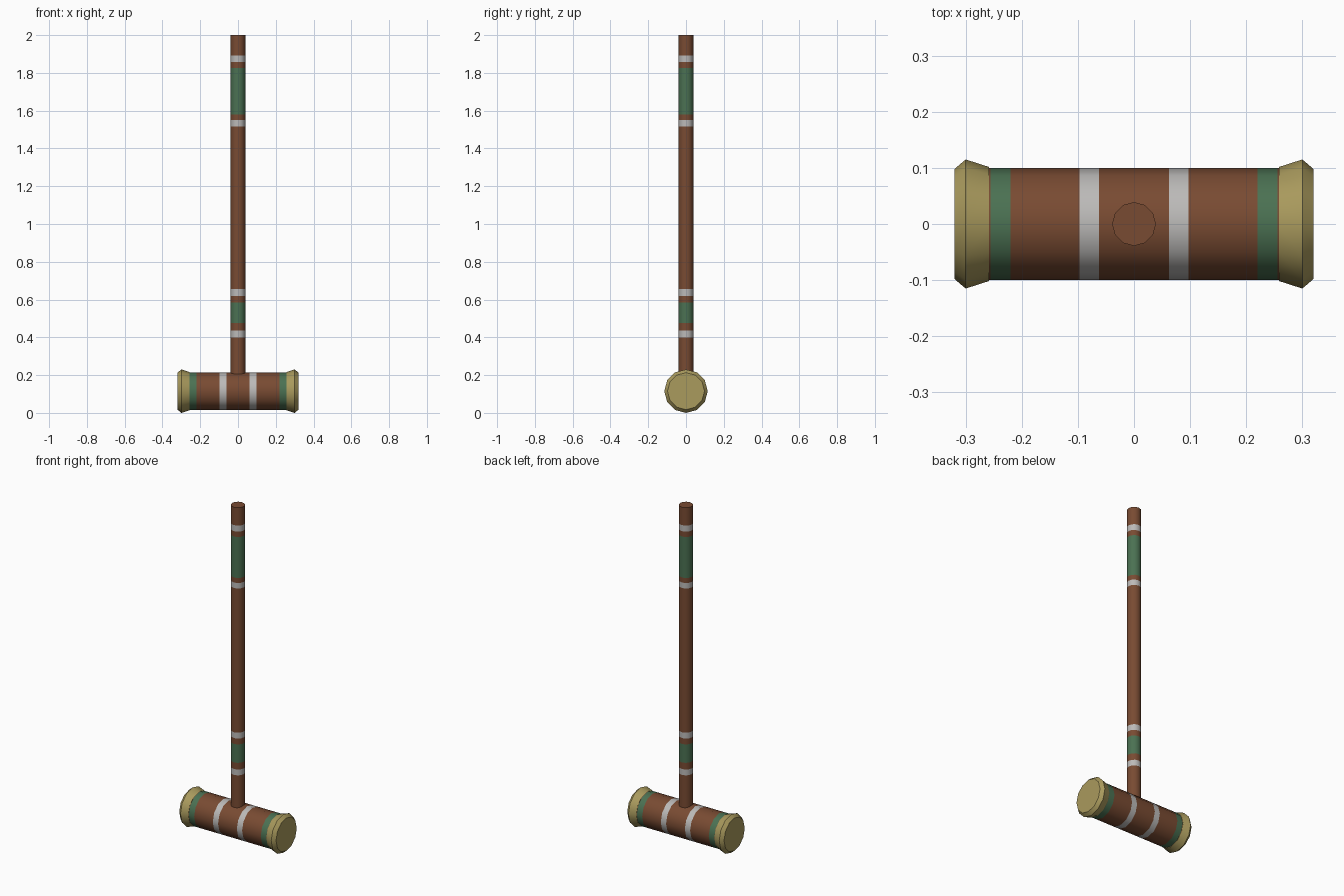
import bpy, bmesh, math
from mathutils import Vector, Matrix

if "Cube" in bpy.data.objects:
    bpy.data.objects.remove(bpy.data.objects["Cube"])

SIDES = 12


def material(name, rgb):
    m = bpy.data.materials.new(name)
    m.diffuse_color = (*rgb, 1)
    m.use_nodes = True
    m.node_tree.nodes["Principled BSDF"].inputs["Base Color"].default_value = m.diffuse_color
    return m


brown = material("brown wood", (0.19, 0.070, 0.032))
green = material("green paint", (0.070, 0.165, 0.085))
white = material("white paint", (0.50, 0.49, 0.48))
yellow = material("yellow brass", (0.40, 0.325, 0.11))
MATS = [brown, green, white, yellow]


def lathe(name, profile, bands, base, matrix):
    """Closed turned part along z; profile = (position, radius), bands = (from, to, material)."""
    bm = bmesh.new()
    rings = []
    for t, r in profile:
        rings.append([bm.verts.new((r * math.cos(a), r * math.sin(a), t))
                      for a in (2 * math.pi * i / SIDES for i in range(SIDES))])
    for a, b in zip(rings, rings[1:]):
        for i in range(SIDES):
            j = (i + 1) % SIDES
            bm.faces.new((a[i], a[j], b[j], b[i]))
    bm.faces.new(rings[0][::-1])
    bm.faces.new(rings[-1])
    # paint stripes by position along the axis
    for f in bm.faces:
        c = f.calc_center_median().z
        f.material_index = MATS.index(base)
        for lo, hi, m in bands:
            if lo < c < hi:
                f.material_index = MATS.index(m)
    bm.transform(matrix)
    bmesh.ops.recalc_face_normals(bm, faces=bm.faces)
    me = bpy.data.meshes.new(name)
    bm.to_mesh(me)
    bm.free()
    for m in MATS:
        me.materials.append(m)
    ob = bpy.data.objects.new(name, me)
    bpy.context.collection.objects.link(ob)
    bpy.ops.object.select_all(action='DESELECT')
    ob.select_set(True)
    bpy.context.view_layer.objects.active = ob
    bpy.ops.object.shade_smooth_by_angle(angle=math.radians(40))
    return ob


def cuts(bands, lo, hi, r):
    ts = sorted({lo, hi, *(t for b in bands for t in b[:2])})
    return [(t, r) for t in ts]


# handle
handle_bands = [(0.40, 0.435, white), (0.475, 0.585, green), (0.62, 0.655, white),
                (1.517, 1.55, white), (1.58, 1.825, green), (1.857, 1.893, white)]
lathe("handle", cuts(handle_bands, 0.17, 2.0, 0.039), handle_bands, brown, Matrix())

# head, lying along x
lay = Matrix.Translation((0, 0, 0.115)) @ Matrix.Rotation(math.pi / 2, 4, 'Y')
half = [(0.062, 0.097, white), (0.22, 0.256, green)]
head_bands = half + [(-b, -a, m) for a, b, m in half]
lathe("head", cuts(head_bands, -0.29, 0.29, 0.1), head_bands, brown, lay)

# flared end caps
for side, label in ((1, "right"), (-1, "left")):
    cap = [(side * t, r) for t, r in ((0.258, 0.1015), (0.30, 0.115), (0.32, 0.098))]
    lathe(label + "_end_cap", cap, [], yellow, lay)
